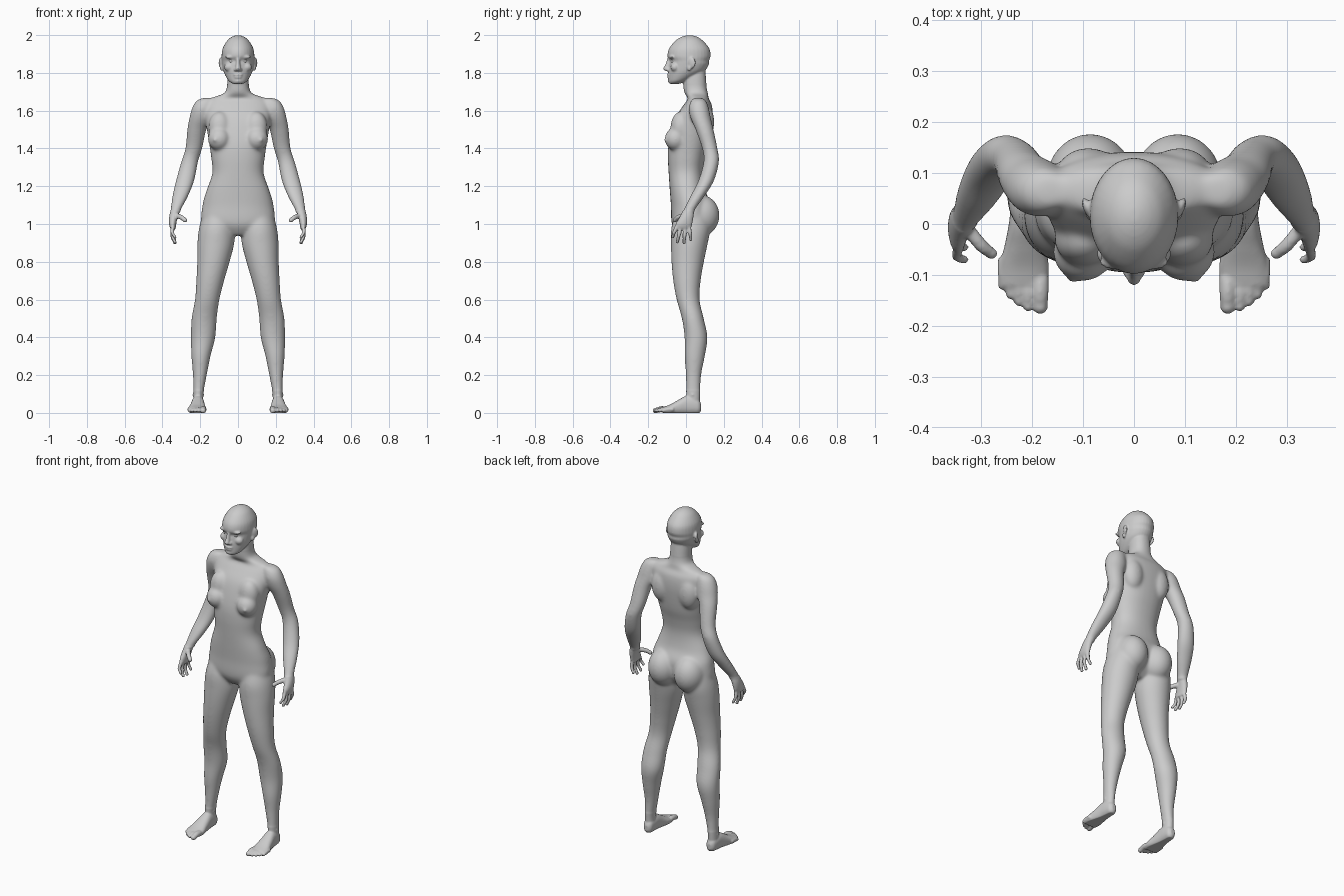
import bpy
import bmesh
import math
from mathutils import Vector, Matrix

default_cube = bpy.data.objects.get("Cube")
if default_cube:
    bpy.data.objects.remove(default_cube, do_unlink=True)

UP = Vector((0, 0, 1))
FORWARD = Vector((0, -1, 0))

skin = bpy.data.materials.new("neutral grey skin")
skin.use_nodes = True
grey = (.6, .6, .6, 1)
skin.diffuse_color = grey
skin.node_tree.nodes["Principled BSDF"].inputs["Base Color"].default_value = grey

bm = bmesh.new()


def catmull(a, b, c, d, t):
    """Smooth interpolation between sections b and c."""
    return [q + .5 * t * (r - p + t * (2 * p - 5 * q + 4 * r - s + t * (3 * (q - r) + s - p)))
            for p, q, r, s in zip(a, b, c, d)]


def loft(sections, axis=UP, power=2.0, mirror=False, steps=5, sides=32):
    """Closed loft through sections (x, y, z, half width, half depth)."""
    path = []
    last = len(sections) - 1
    for i in range(last):
        around = [sections[min(max(i + k, 0), last)] for k in (-1, 0, 1, 2)]
        path += [catmull(*around, s / steps) for s in range(steps)]
    path.append(sections[-1])
    turn = UP.rotation_difference(axis.normalized()).to_matrix()
    for side in ((1, -1) if mirror else (1,)):
        rings = []
        for x, y, z, wide, deep in path:
            ring = []
            for k in range(sides):
                angle = math.tau * k / sides
                c, s = math.cos(angle), math.sin(angle)
                flat = Vector((wide * math.copysign(abs(c) ** (2 / power), c),
                               deep * math.copysign(abs(s) ** (2 / power), s), 0))
                p = Vector((x, y, z)) + turn @ flat
                ring.append(bm.verts.new((p.x * side, p.y, p.z)))
            rings.append(ring)
        for low, high in zip(rings, rings[1:]):
            for k in range(sides):
                n = (k + 1) % sides
                bm.faces.new((low[k], low[n], high[n], high[k]))
        bm.faces.new(rings[0])
        bm.faces.new(rings[-1])


def mass(center, size, mirror=True, spin=0):
    """Ellipsoid muscle or soft form, optionally on both sides."""
    place = (Matrix.Translation(center) @ Matrix.Rotation(math.radians(spin), 4, "Z")
             @ Matrix.Diagonal((*size, 1)))
    for side in ((1, -1) if mirror else (1,)):
        flip = Matrix.Diagonal((side, 1, 1, 1))
        bmesh.ops.create_uvsphere(bm, u_segments=24, v_segments=16, radius=1,
                                  matrix=flip @ place)


def digit(points, radius, axis):
    """Finger or toe with a rounded tip."""
    taper = (1, .95, .85)
    loft([(*p, radius * t, radius * t) for p, t in zip(points, taper)],
         axis, mirror=True, sides=16)
    mass(points[-1], [radius * .88] * 3)


def build_torso():
    rings = [  # y, z, half width, half depth
        (.01, .94, .06, .05), (.02, 1, .185, .095), (.025, 1.1, .188, .105),
        (.008, 1.18, .166, .094), (0, 1.27, .136, .092), (.004, 1.35, .142, .1),
        (.015, 1.42, .152, .108), (.03, 1.5, .165, .106), (.045, 1.57, .175, .097),
        (.062, 1.63, .172, .075), (.065, 1.665, .145, .055), (.055, 1.69, .078, .062),
        (.048, 1.72, .06, .062), (.045, 1.78, .055, .06), (.04, 1.84, .05, .06)]
    loft([(0, *r) for r in rings], power=2.25)
    # breasts, shoulder blades, buttocks
    mass((.1, -.055, 1.45), (.06, .058, .062))
    mass((.097, -.03, 1.51), (.06, .052, .085))
    mass((.122, -.107, 1.445), (.012, .012, .012))
    mass((.09, .1, 1.54), (.062, .05, .095))
    mass((.086, .082, 1.045), (.088, .096, .108))


def build_arms():
    loft([(.16, .065, 1.667, .03, .025), (.175, .066, 1.65, .048, .042),
          (.187, .068, 1.61, .058, .054), (.197, .078, 1.56, .061, .054),
          (.218, .098, 1.5, .051, .048), (.234, .126, 1.4, .045, .041),
          (.256, .134, 1.33, .045, .041), (.28, .107, 1.23, .049, .042),
          (.305, .062, 1.15, .043, .038), (.328, .02, 1.08, .029, .031),
          (.333, .013, 1.06, .026, .03)], mirror=True)


def build_hands():
    loft([(.33, .016, 1.08, .025, .028), (.341, .004, 1.04, .023, .036),
          (.346, -.011, 1, .019, .044), (.344, -.016, .975, .014, .042)], mirror=True)
    # knuckle, middle joint and tip as (y, z) pairs for each finger
    fingers = [((-.048, .99), (-.063, .955), (-.07, .932)),
               ((-.028, .985), (-.038, .94), (-.046, .905)),
               ((-.005, .985), (-.008, .935), (-.01, .9)),
               ((.016, .99), (.022, .95), (.026, .918))]
    for joints in fingers:
        digit([(x, *j) for x, j in zip((.345, .348, .334), joints)], .0105, UP)
    thumb = [(.328, -.008, 1.045), (.3, -.042, 1.035), (.28, -.058, 1.02)]
    digit(thumb, .0135, Vector(thumb[-1]) - Vector(thumb[0]))


def build_legs():
    loft([(.105, .035, 1.06, .08, .09), (.112, .026, .98, .094, .104),
          (.117, .018, .9, .098, .098), (.13, .009, .8, .086, .086),
          (.147, .005, .7, .074, .073), (.163, .011, .6, .065, .061),
          (.179, .036, .5, .067, .058), (.185, .053, .4, .065, .061),
          (.196, .046, .3, .051, .054), (.202, .04, .2, .037, .041),
          (.21, .038, .1, .027, .037), (.21, .038, .04, .027, .034)], mirror=True)
    # kneecaps and ankle bones
    mass((.175, 0, .53), (.036, .028, .05))
    mass((.21, .035, .095), (.031, .015, .017))


def build_feet():
    loft([(.21, .08, .03, .012, .018), (.21, .066, .034, .026, .037),
          (.211, .035, .04, .031, .046), (.212, 0, .041, .034, .049),
          (.214, -.045, .028, .041, .038), (.216, -.085, .018, .049, .026),
          (.217, -.12, .013, .047, .018)], FORWARD, power=2.3, mirror=True)
    # toes from big to small
    for x, tip, radius in ((.184, -.162, .017), (.208, -.162, .0115), (.226, -.152, .011),
                           (.243, -.139, .0105), (.258, -.121, .0105)):
        digit([(x, tip + .055, .018), (x, tip + .025, .019), (x, tip, .012)],
              radius, FORWARD)


def build_head():
    rings = [  # y, z, half width, half depth
        (-.062, 1.742, .026, .026), (-.045, 1.755, .047, .047), (-.02, 1.78, .064, .073),
        (.003, 1.81, .077, .096), (.016, 1.845, .084, .105), (.018, 1.865, .086, .104),
        (.016, 1.89, .087, .114), (.017, 1.93, .081, .106), (.017, 1.97, .058, .073),
        (.018, 1.99, .034, .043), (.018, 1.999, .01, .013)]
    loft([(0, *r) for r in rings])
    # brows and cheekbones
    mass((.034, -.074, 1.884), (.034, .016, .01))
    mass((.046, -.058, 1.83), (.027, .024, .024))
    # nose
    loft([(0, -.088, 1.878, .009, .01), (0, -.095, 1.845, .011, .014),
          (0, -.104, 1.823, .014, .017), (0, -.097, 1.81, .014, .012)])
    mass((.013, -.094, 1.817), (.009, .011, .009))
    # lips and chin
    mass((0, -.088, 1.791), (.026, .013, .007), False)
    mass((0, -.087, 1.777), (.021, .013, .008), False)
    mass((0, -.075, 1.757), (.025, .021, .015), False)
    # ears
    mass((.09, .03, 1.853), (.009, .023, .03), spin=-25)
    mass((.086, .018, 1.826), (.009, .012, .017), spin=-25)


def fine_detail(p):
    """Hands, feet and head keep their small forms."""
    hand = abs(p.x) > .25 and p.z < 1.07
    return hand or p.z < .12 or p.z > 1.74


for build in (build_torso, build_arms, build_hands, build_legs, build_feet, build_head):
    build()
bmesh.ops.recalc_face_normals(bm, faces=bm.faces)

# fuse all forms into one continuous skin
mesh = bpy.data.meshes.new("body")
bm.to_mesh(mesh)
bm.free()
body = bpy.data.objects.new("body", mesh)
bpy.context.scene.collection.objects.link(body)
fuse = body.modifiers.new("fuse", "REMESH")
fuse.mode = "VOXEL"
fuse.voxel_size = .005
graph = bpy.context.evaluated_depsgraph_get()
fused = bpy.data.meshes.new_from_object(body.evaluated_get(graph))
body.modifiers.clear()
body.data = fused
bpy.data.meshes.remove(mesh)
fused.name = "body"

# flat soles, then blend the broad forms more than the fine ones
for v in fused.vertices:
    v.co.z = max(v.co.z, 0)
broad = body.vertex_groups.new(name="broad forms")
broad.add([v.index for v in fused.vertices if not fine_detail(v.co)], 1, "REPLACE")
for name, rounds, group in (("soften all", 3, ""), ("blend broad", 45, broad.name)):
    soften = body.modifiers.new(name, "SMOOTH")
    soften.factor = .5
    soften.iterations = rounds
    soften.vertex_group = group
fused.materials.clear()
fused.materials.append(skin)
fused.shade_smooth()

# eyeballs
for name, side in (("left_eye", 1), ("right_eye", -1)):
    bpy.ops.mesh.primitive_uv_sphere_add(segments=24, ring_count=16, radius=.014,
                                         location=(side * .034, -.065, 1.864))
    eye = bpy.context.object
    eye.name = name
    eye.data.materials.append(skin)
    eye.data.shade_smooth()
